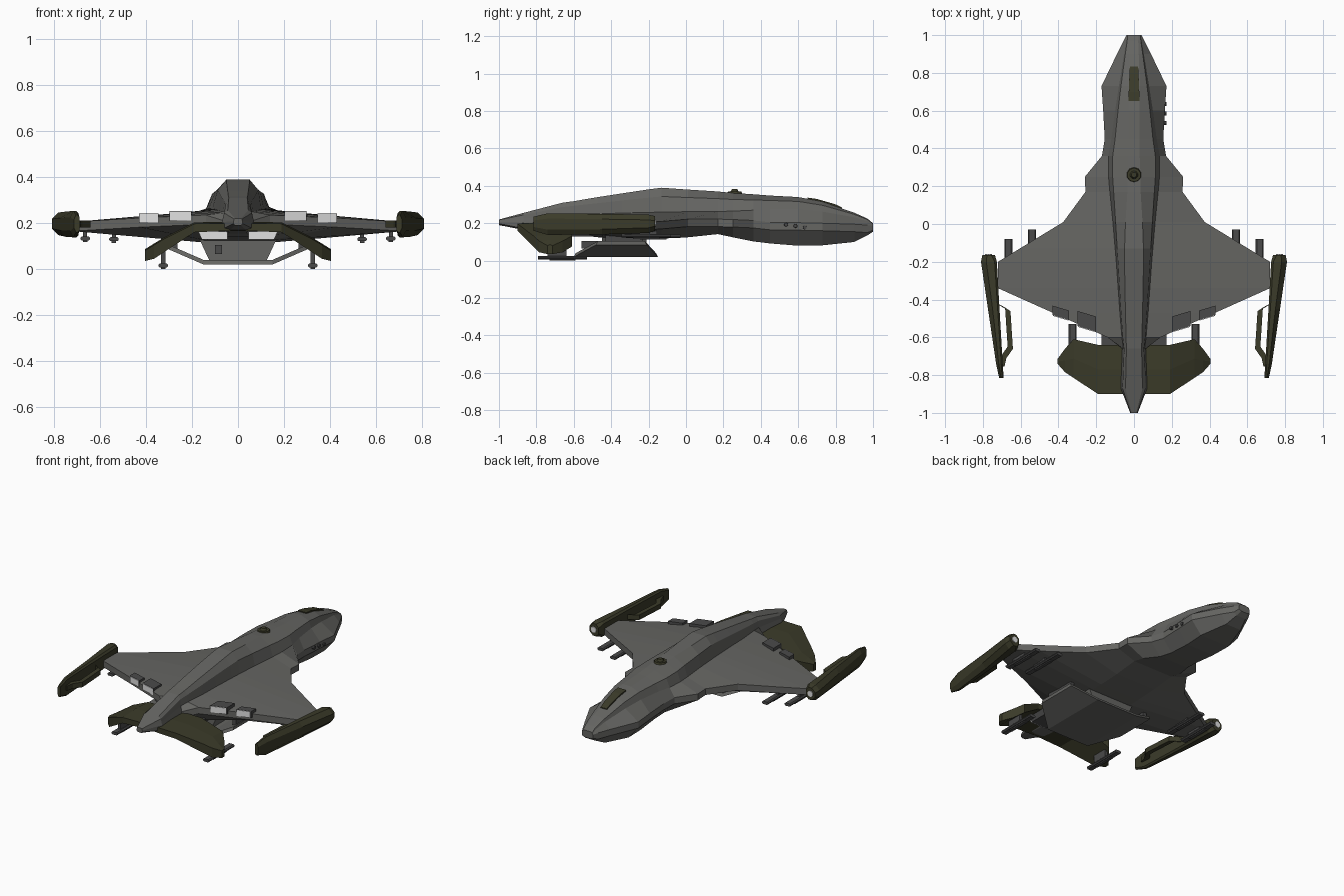
import bpy, bmesh, math
from mathutils import Matrix, Vector

if "Cube" in bpy.data.objects:
    bpy.data.objects.remove(bpy.data.objects["Cube"])


def material(name, r, g, b):
    m = bpy.data.materials.new(name)
    m.diffuse_color = (r, g, b, 1)
    m.use_nodes = True
    m.node_tree.nodes["Principled BSDF"].inputs["Base Color"].default_value = m.diffuse_color
    return m


GREY = material("hull_grey", 0.13, 0.13, 0.122)
OLIVE = material("dark_olive", 0.043, 0.043, 0.022)
DARK = material("gun_grey", 0.068, 0.068, 0.068)
LIGHT = material("engine_light", 0.75, 0.75, 0.75)


def finish(name, mat, bm, mirror):
    bmesh.ops.recalc_face_normals(bm, faces=bm.faces)
    me = bpy.data.meshes.new(name)
    bm.to_mesh(me)
    bm.free()
    me.materials.append(mat)
    ob = bpy.data.objects.new(name, me)
    bpy.context.collection.objects.link(ob)
    if mirror:
        mod = ob.modifiers.new("mirror", 'MIRROR')
        mod.use_mirror_merge = False
    return ob


def loft(name, mat, rings, mirror=False):
    """Skin a closed body through rings of equal point count."""
    bm = bmesh.new()
    vs = [[bm.verts.new(p) for p in r] for r in rings]
    n = len(rings[0])
    for a, b in zip(vs, vs[1:]):
        for i in range(n):
            j = (i + 1) % n
            bm.faces.new((a[i], a[j], b[j], b[i]))
    bm.faces.new(vs[0])
    bm.faces.new(vs[-1])
    return finish(name, mat, bm, mirror)


def box(name, mat, c, size, mirror=True):
    bm = bmesh.new()
    bmesh.ops.create_cube(bm, size=1)
    bm.transform(Matrix.Translation(c) @ Matrix.Diagonal((*size, 1)))
    return finish(name, mat, bm, mirror)


def cylinder(name, mat, c, axis, r1, r2, depth, sides=8, mirror=False):
    bm = bmesh.new()
    bmesh.ops.create_cone(bm, cap_ends=True, segments=sides, radius1=r1, radius2=r2, depth=depth)
    q = Vector((0, 0, 1)).rotation_difference(Vector(axis)).to_matrix().to_4x4()
    bm.transform(Matrix.Translation(c) @ q)
    return finish(name, mat, bm, mirror)


def rect(x0, x1, y, z0, z1, c=0.0, inner=None):
    """Cross-section at y, with chamfer c (and a different one on the inner side) if given."""
    if c == 0:
        return [(x0, y, z0), (x1, y, z0), (x1, y, z1), (x0, y, z1)]
    h = min(c, (x1 - x0) * 0.4)
    d = c if inner is None else inner
    g = min(d, h)
    return [(x0 + g, y, z0), (x1 - h, y, z0), (x1, y, z0 + c), (x1, y, z1 - c),
            (x1 - h, y, z1), (x0 + g, y, z1), (x0, y, z1 - d), (x0, y, z0 + d)]


# Hull with blended wings: y, ridge x, ridge z, root x, root z, edge x, edge z, belly z
stations = [
    (1.0, .025, .2, .035, .19, .04, .185, .155),
    (.97, .022, .225, .04, .21, .055, .19, .135),
    (.9, .025, .256, .052, .232, .09, .195, .1),
    (.73, .03, .315, .08, .262, .172, .2, .082),
    (.6, .03, .34, .1, .275, .163, .203, .08),
    (.45, .03, .348, .12, .275, .155, .205, .092),
    (.36, .03, .355, .136, .27, .17, .215, .103),
    (.25, .035, .362, .135, .265, .26, .22, .125),
    (.17, .035, .37, .128, .263, .257, .222, .142),
    (.01, .045, .38, .112, .262, .375, .222, .125),
    (-.13, .05, .39, .1, .26, .605, .21, .118),
    (-.2, .05, .381, .094, .258, .72, .205, .115),
    (-.34, .048, .36, .084, .255, .72, .205, .115),
    (-.47, .045, .34, .075, .25, .43, .222, .125),
    (-.6, .042, .318, .064, .25, .14, .235, .14),
    (-.66, .04, .31, .056, .245, .062, .21, .155),
    (-.87, .045, .255, .065, .225, .07, .205, .165),
    (-1.0, .012, .22, .018, .213, .02, .207, .19),
]
rings = []
for y, xt, zt, xr, zr, xe, ze, zb in stations:
    xs, zs = xt + (xr - xt) * 0.78, zt + (zr - zt) * 0.36
    half = [(xt, zt), (xs, zs), (xr, zr), (xe, ze),
            (xe, max(ze - .04, zb + .008)), (min(.6 * xe, .14), zb)]
    rings.append([(x, y, z) for x, z in half] + [(-x, y, z) for x, z in reversed(half)])
loft("hull_and_wings", GREY, rings)

# Cockpit canopy
loft("canopy", OLIVE, [rect(-.03, .03, .65, .3, .337), rect(-.028, .028, .7, .29, .33),
                       rect(-.024, .024, .8, .26, .301), rect(-.022, .022, .835, .25, .284)])

# Top turret
cylinder("turret_base", OLIVE, (0, .26, .362), (0, 0, 1), .042, .036, .016, 10)
cylinder("turret_cap", OLIVE, (0, .26, .376), (0, 0, 1), .022, .014, .014, 10)

# Side portholes, on the right only
for i, (y, z) in enumerate([(.535, .193), (.585, .186), (.635, .178)]):
    cylinder(f"porthole_{i}", DARK, (.162, y, z), (1, 0, 0), .012, .01, .022, 8)

# Wing tip pods with a light in the forward end
loft("wing_tip_pod", OLIVE, [
    rect(.736, .803, -.165, .16, .238, .025, .02), rect(.726, .81, -.2, .148, .246, .028, .012),
    rect(.712, .773, -.45, .14, .25, .028, .01), rect(.695, .73, -.74, .138, .253, .028, .008),
    rect(.69, .714, -.815, .16, .235, .02, .008)], True)
cylinder("pod_light", LIGHT, (.77, -.164, .2), (0, 1, 0), .019, .019, .008, 10, True)

# Bent rail on the inside of each pod
rail = [(.715, -.425), (.668, -.455), (.655, -.655), (.69, -.705), (.7, -.75)]
loft("pod_rail", OLIVE, [[(x - .014, y - .006, .18), (x + .014, y + .006, .18),
                          (x + .014, y + .006, .212), (x - .014, y - .006, .212)]
                         for x, y in rail], True)

# Drooping tail fin: x, forward y, rear y, top z, bottom z
fin = [(0, -.64, -.9, .2, .168), (.19, -.64, -.9, .197, .16),
       (.32, -.61, -.815, .132, .075), (.365, -.66, -.785, .105, .045), (.405, -.715, -.74, .08, .035)]
loft("tail_fin", OLIVE, [[(x, f, zb), (x, f, zt), (x, (f + b) / 2, zt + .006), (x, b, zt), (x, b, zb)]
                         for x, f, b, zt, zb in fin], True)

# Open belly tray, the core above it and its hangers
tray = [(0, -.15, -.6, .02), (.15, -.15, -.6, .02), (.3, -.21, -.48, .085)]
loft("belly_tray", GREY, [[(x, f, z), (x, f - .01, z + .02), (x, b + .01, z + .02), (x, b, z)]
                          for x, f, b, z in tray], True)
loft("belly_core", GREY, [[(-.125, y, .038), (.125, y, .038), (.17, y, .135), (-.17, y, .135)]
                          for y in (-.21, -.45)])
box("tray_hanger", DARK, (.275, -.33, .115), (.025, .2, .07))
box("belly_sensor", DARK, (-.085, -.5, .085), (.03, .12, .04), mirror=False)

# Main engines below the tail
def trapezoid(y):
    return [(.045, y, .128), (.157, y, .128), (.172, y, .163), (.045, y, .163)]


loft("main_engine", DARK, [trapezoid(-.5), trapezoid(-.74)], True)
loft("main_engine_light", LIGHT, [trapezoid(-.74), trapezoid(-.746)], True)

# Trailing edge nozzles, skewed along the edge, with light rear faces
for tag, x, y, z, w, d in [("inner", .25, -.555, .231, .097, .08), ("outer", .388, -.495, .221, .086, .05)]:
    def slab(y0, y1, k):
        s = w * k / 2
        return [[(x + e * s, yy + e * s * .3, z + v * .021 * k) for e, v in
                 ((-1, -1), (1, -1), (1, 1), (-1, 1))] for yy in (y0, y1)]
    loft(f"{tag}_nozzle", DARK, slab(y, y + d, 1), True)
    loft(f"{tag}_nozzle_light", LIGHT, slab(y - .004, y + .002, .93), True)

# Guns slung below the wings and the tail fin: x, front y, rear y, z, stem top z
for tag, x, f, b, z, top in [("inner_wing", .54, -.03, -.32, .13, .18),
                             ("outer_wing", .665, -.08, -.345, .133, .18),
                             ("tail", .325, -.53, -.79, .016, .09)]:
    m = (f + b) / 2
    loft(f"{tag}_gun", DARK, [rect(x - .021, x + .021, y, z - .009, z + .009, .006) for y in (f, b)], True)
    box(f"{tag}_gun_keel", DARK, (x, m, z - .01), (.02, .14, .012))
    box(f"{tag}_gun_stem", DARK, (x, m - .03, (z + top) / 2), (.018, .1, top - z))
